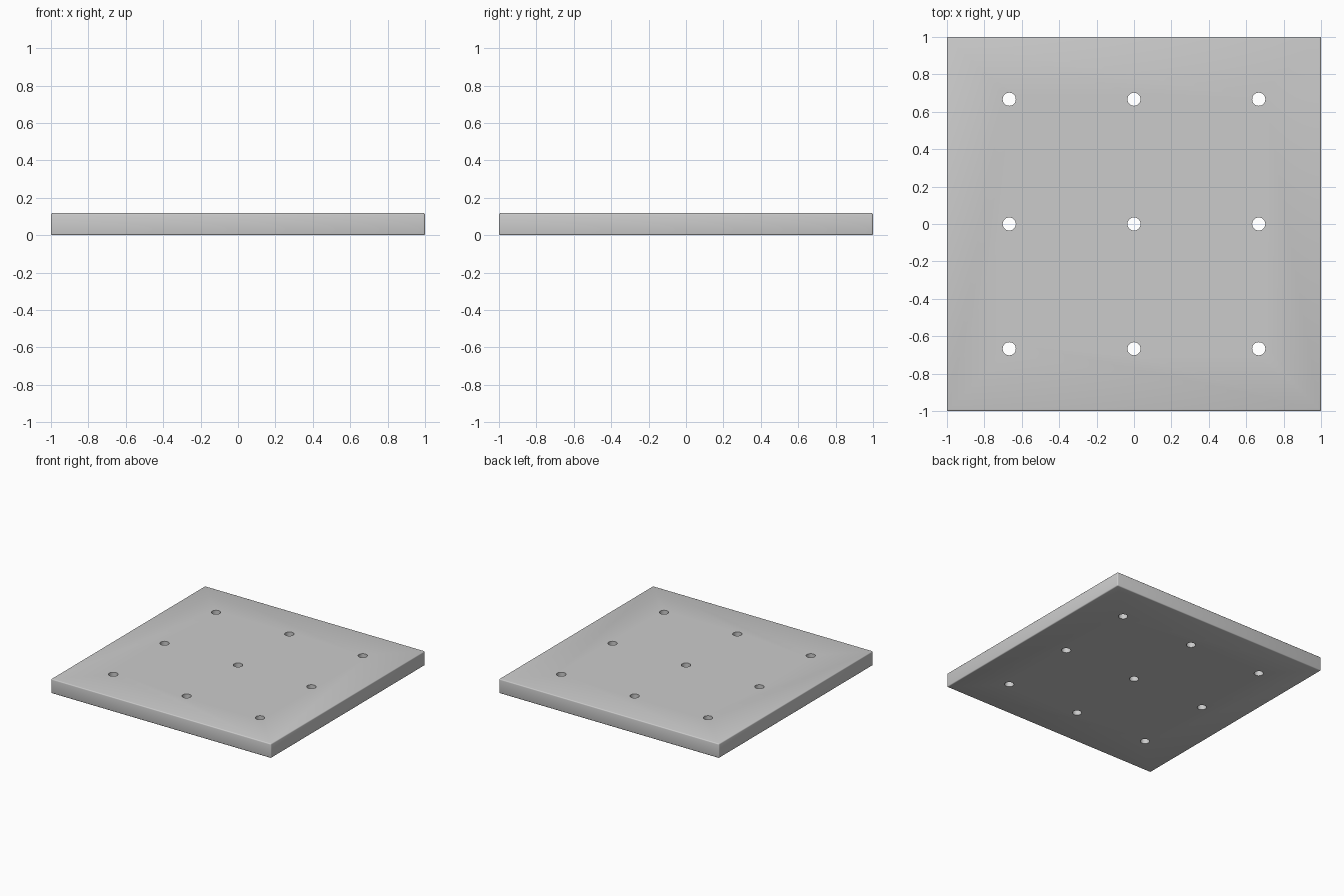
import bpy, bmesh
from mathutils import Matrix

if "Cube" in bpy.data.objects:
    bpy.data.objects.remove(bpy.data.objects["Cube"])

THICK, HOLE_R, PITCH = 0.118, 0.035, 0.667


def make_object(name, bm):
    mesh = bpy.data.meshes.new(name)
    bm.to_mesh(mesh)
    bm.free()
    obj = bpy.data.objects.new(name, mesh)
    bpy.context.collection.objects.link(obj)
    return obj


# square plate
bm = bmesh.new()
bmesh.ops.create_cube(bm, size=1, matrix=Matrix.Translation((0, 0, THICK / 2))
                      @ Matrix.Diagonal((2, 2, THICK, 1)))
plate = make_object("drilled_plate", bm)

# 3 x 3 grid of through-hole cutters
bm = bmesh.new()
for ix in (-1, 0, 1):
    for iy in (-1, 0, 1):
        bmesh.ops.create_cone(bm, cap_ends=True, segments=32, radius1=HOLE_R,
                              radius2=HOLE_R, depth=THICK * 3,
                              matrix=Matrix.Translation((ix * PITCH, iy * PITCH, THICK / 2)))
cutter = make_object("hole_cutters", bm)
cutter.hide_render = True

# softened outer edges, then the holes
bevel = plate.modifiers.new("edge_rounding", 'BEVEL')
bevel.width = 0.008
bevel.segments = 3
drill = plate.modifiers.new("holes", 'BOOLEAN')
drill.operation = 'DIFFERENCE'
drill.solver = 'EXACT'
drill.object = cutter

bpy.context.view_layer.objects.active = plate
plate.select_set(True)
for name in ("edge_rounding", "holes"):
    bpy.ops.object.modifier_apply(modifier=name)
bpy.data.objects.remove(cutter)
bpy.ops.object.shade_smooth_by_angle(angle=0.6)
